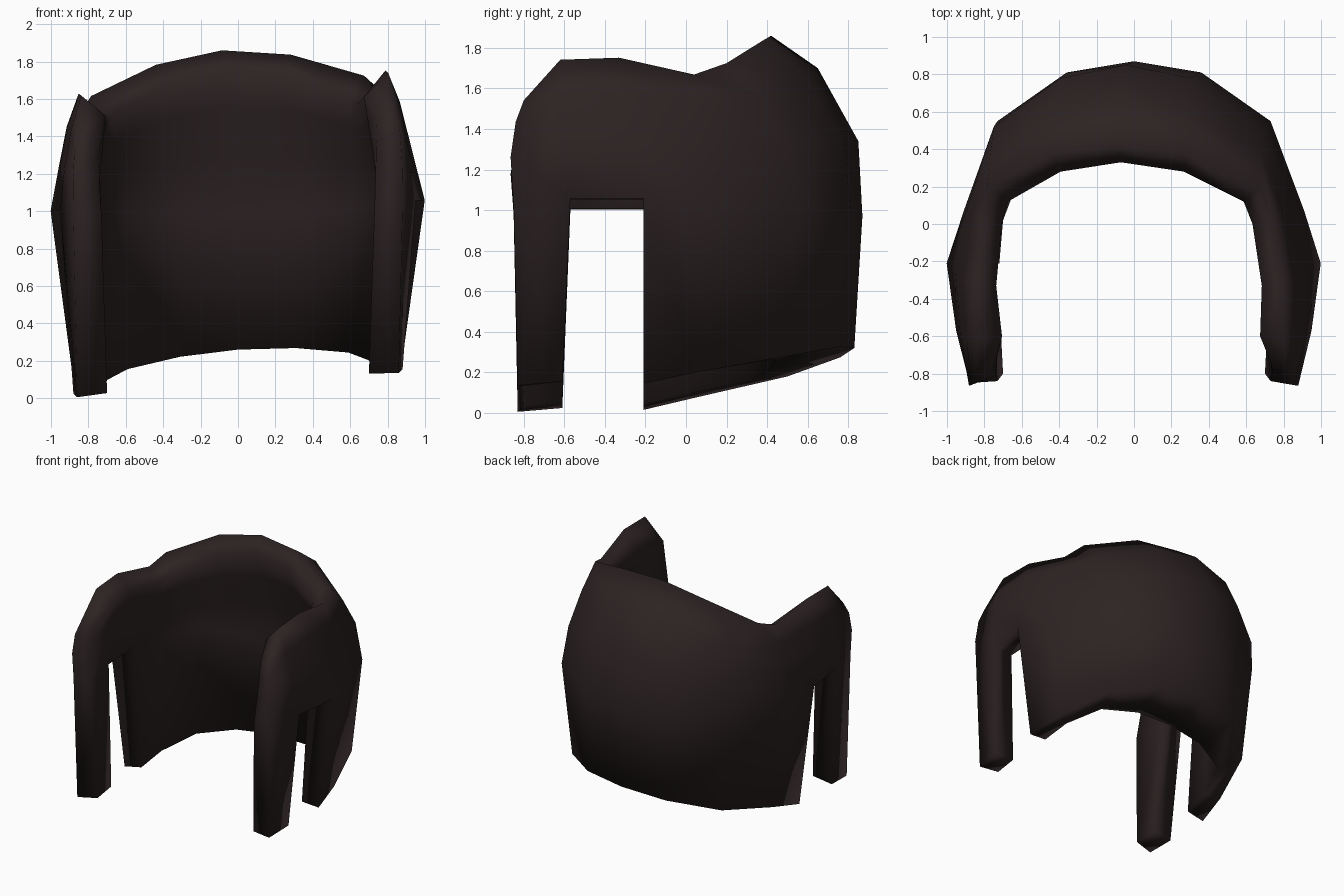
import bpy
import bmesh
from math import radians
from mathutils import Vector

cube = bpy.data.objects.get("Cube")
if cube:
    bpy.data.objects.remove(cube, do_unlink=True)

MID_ROW = 1      # row level with the head of the side openings

# Half of the outer surface: one column per corner of the plan, each listed
# from the hem up to the rim as (x, y, z)
back_centre = [(0, .83, .32), (0, .87, .97), (0, .85, 1.34), (0, .65, 1.7), (0, .42, 1.86)]
back_side = [(.35, .76, .3), (.36, .81, .98), (.35, .78, 1.34), (.35, .6, 1.65), (.36, .38, 1.81)]
back_corner = [(.67, .5, .23), (.73, .55, 1), (.72, .52, 1.28), (.72, .38, 1.5), (.73, .2, 1.67)]
side = [(.82, .06, .14), (.91, .07, 1), (.88, .06, 1.28), (.83, .05, 1.48), (.78, .04, 1.61)]
panel_edge = [(.87, -.21, .08), (1, -.21, 1.03), (.94, -.24, 1.3), (.89, -.3, 1.52), (.82, -.33, 1.69)]
strand_back = [(.88, -.61, .09), (.95, -.57, 1.03), (.92, -.61, 1.28), (.88, -.63, 1.5), (.82, -.62, 1.68)]
strand_front = [(.86, -.83, .07), (.88, -.85, 1), (.88, -.865, 1.22), (.87, -.84, 1.38), (.84, -.8, 1.48)]
outer_half = [back_centre, back_side, back_corner, side, panel_edge, strand_back, strand_front]

# Half of the inner surface at three levels, in the same column order;
# the wall is thickest across the back
inner_hem = [(0, .44, .26), (.31, .42, .245), (.59, .31, .2), (.7, .02, .15),
             (.72, -.21, .1), (.71, -.61, .1), (.7, -.8, .08)]
inner_mid = [(0, .5, .98), (.29, .48, .985), (.6, .4, 1), (.74, .03, 1.01),
             (.78, -.21, 1.03), (.76, -.57, 1.03), (.73, -.84, 1)]
inner_rim = [(0, .33, 1.75), (.33, .28, 1.7), (.63, .12, 1.56), (.67, 0, 1.52),
             (.71, -.33, 1.57), (.69, -.6, 1.56), (.75, -.77, 1.45)]


def inner_column(hem, mid, rim):
    """Fill in the two rows between the middle and the rim."""
    steps = [Vector(mid).lerp(Vector(rim), t) for t in (.4, .75)]
    return [hem, mid, *steps, rim]


def leaned(x, y, z):
    """Lean a point sideways, most at the hem and rim; the top also drifts."""
    roll = min(.075, .025 + .1 * abs(z - 1))
    drift = .07 * (1 + y) * max(z - 1, 0)
    return (x - drift, y, z + roll * x)


def both_sides(half):
    """Columns from one front strand round the back to the other."""
    flipped = [[(-x, y, z) for x, y, z in column] for column in half[1:]]
    return flipped[::-1] + half


def make_material(name, colour, roughness):
    mat = bpy.data.materials.new(name)
    mat.use_nodes = True
    mat.diffuse_color = colour
    shader = next(n for n in mat.node_tree.nodes if n.type == 'BSDF_PRINCIPLED')
    shader.inputs["Base Color"].default_value = colour
    shader.inputs["Roughness"].default_value = roughness
    return mat


last = len(outer_half) - 1
openings = {last + outer_half.index(panel_edge), last - outer_half.index(strand_back)}


def add_sheet(bm, columns):
    """Skin a grid of columns, leaving a gap behind each front strand."""
    grid = [[bm.verts.new(leaned(*p)) for p in column] for column in columns]
    for i, (a, b) in enumerate(zip(grid, grid[1:])):
        for row in range(len(a) - 1):
            if i in openings and row < MID_ROW:
                continue
            bm.faces.new((a[row], a[row + 1], b[row + 1], b[row]))
    return [v for column in grid for v in column]


# Outer and inner skins of the shell
inner_half = [inner_column(*points) for points in zip(inner_hem, inner_mid, inner_rim)]
bm = bmesh.new()
outer = add_sheet(bm, both_sides(outer_half))
border = [e for e in bm.edges if e.is_boundary]
inner = add_sheet(bm, both_sides(inner_half))

# Close the wall along the hem, rim, strands and openings
twin = dict(zip(outer, inner))
for edge in border:
    a, b = edge.verts
    bm.faces.new((a, b, twin[b], twin[a]))
bmesh.ops.recalc_face_normals(bm, faces=bm.faces)

mesh = bpy.data.meshes.new("hair_shell")
bm.to_mesh(mesh)
bm.free()
mesh.materials.append(make_material("dark brown", (0.026, 0.0165, 0.0165, 1), 0.8))
hair = bpy.data.objects.new("hair_shell", mesh)
bpy.context.collection.objects.link(hair)

# Soft shading over the whole shell, rims included
bpy.ops.object.select_all(action='DESELECT')
hair.select_set(True)
bpy.context.view_layer.objects.active = hair
bpy.ops.object.shade_smooth_by_angle(angle=radians(120))
